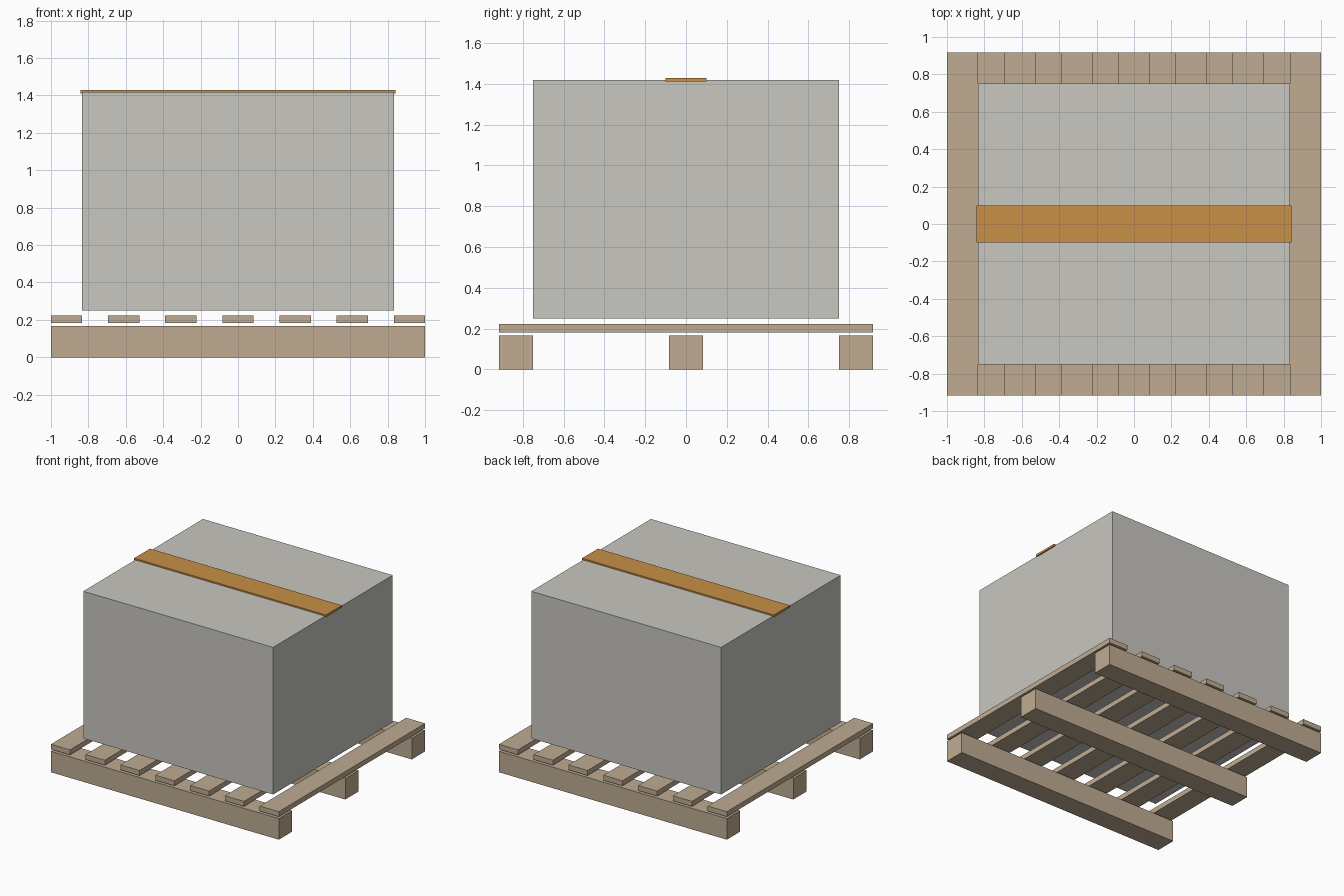
import bpy

cube = bpy.data.objects.get("Cube")
if cube:
    bpy.data.objects.remove(cube, do_unlink=True)


def make_material(name, color):
    mat = bpy.data.materials.new(name)
    mat.use_nodes = True
    mat.diffuse_color = color
    mat.node_tree.nodes["Principled BSDF"].inputs["Base Color"].default_value = color
    return mat


def add_box(name, low, high, mat):
    """Axis-aligned box between two corners."""
    center = [(a + b) / 2 for a, b in zip(low, high)]
    size = [b - a for a, b in zip(low, high)]
    bpy.ops.mesh.primitive_cube_add(size=1, location=center)
    obj = bpy.context.object
    obj.name = name
    obj.scale = size
    bpy.ops.object.transform_apply(location=False, rotation=False, scale=True)
    obj.data.materials.append(mat)
    return obj


wood = make_material("pale_wood", (0.52, 0.41, 0.29, 1))
card = make_material("grey_card", (0.58, 0.57, 0.53, 1))
tape = make_material("orange_tape", (0.58, 0.28, 0.06, 1))

half_x, half_y = 1.0, 0.917
plank = 0.167  # width of runners and slats

# Three runners along x
for label, y in (("front", -half_y + plank / 2), ("middle", 0), ("back", half_y - plank / 2)):
    add_box(f"{label}_runner", (-half_x, y - plank / 2, 0), (half_x, y + plank / 2, plank), wood)

# Deck slats along y, floating just above the runners
slat_count = 7
for i in range(slat_count):
    x = -half_x + i * (2 * half_x - plank) / (slat_count - 1)
    add_box(f"deck_slat_{i + 1}", (x, -half_y, 0.182), (x + plank, half_y, 0.222), wood)

# Carton and the tape strip over its top
add_box("carton", (-0.833, -0.75, 0.25), (0.833, 0.75, 1.417), card)
add_box("tape_strip", (-0.842, -0.1, 1.411), (0.842, 0.1, 1.428), tape)
